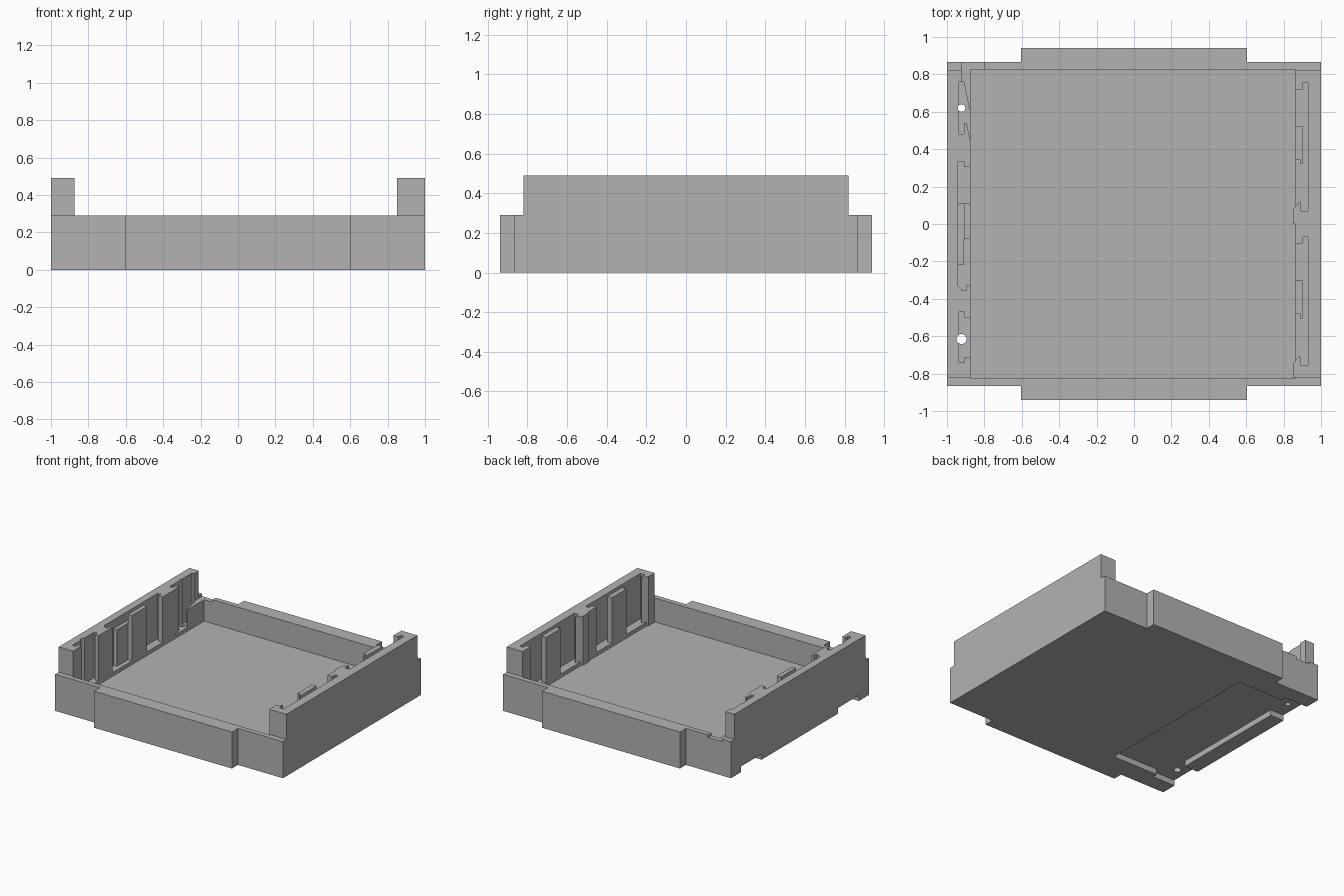
import bpy
import bmesh
import math

cube = bpy.data.objects.get("Cube")
if cube:
    bpy.data.objects.remove(cube, do_unlink=True)

grey = bpy.data.materials.new("plain grey")
grey.use_nodes = True
colour = (0.45, 0.45, 0.45, 1)
grey.diffuse_color = colour
grey.node_tree.nodes["Principled BSDF"].inputs["Base Color"].default_value = colour


def prism(name, outline, z0, z1):
    """Extrude a plan outline between two heights."""
    bm = bmesh.new()
    face = bm.faces.new([bm.verts.new((x, y, z0)) for x, y in outline])
    new = bmesh.ops.extrude_face_region(bm, geom=[face])["geom"]
    bmesh.ops.translate(bm, vec=(0, 0, z1 - z0),
                        verts=[v for v in new if isinstance(v, bmesh.types.BMVert)])
    bmesh.ops.recalc_face_normals(bm, faces=bm.faces)
    mesh = bpy.data.meshes.new(name)
    bm.to_mesh(mesh)
    bm.free()
    mesh.materials.append(grey)
    obj = bpy.data.objects.new(name, mesh)
    bpy.context.collection.objects.link(obj)
    return obj


def rect(x0, x1, y0, y1):
    return [(x0, y0), (x1, y0), (x1, y1), (x0, y1)]


def disc(x, y, r, n=24):
    return [(x + r * math.cos(i * math.tau / n), y + r * math.sin(i * math.tau / n))
            for i in range(n)]


TOP, RIM, FLOOR, POCKET, OVER = 0.49, 0.29, 0.10, 0.13, 0.7

# Body outline with a wide tab front and back
half = [(-1, -0.865), (-0.605, -0.865), (-0.605, -0.94),
        (0.605, -0.94), (0.605, -0.865), (1, -0.865)]
body = prism("tray_body", half + [(-x, -y) for x, y in half], 0, TOP)


def cut(outline, z0, z1):
    cutter = prism("cutter", outline, z0, z1)
    cutter.hide_render = True
    mod = body.modifiers.new("cut", "BOOLEAN")
    mod.operation = "DIFFERENCE"
    mod.solver = "EXACT"
    mod.object = cutter
    bpy.context.view_layer.objects.active = body
    bpy.ops.object.modifier_apply(modifier=mod.name)
    bpy.data.objects.remove(cutter, do_unlink=True)


# Low front and back rims, raised side walls, and the open cavity
cut(rect(-0.875, 0.86, -1.2, 1.2), RIM, OVER)
for s in (-1, 1):
    cut(rect(-1.2, 1.2, *sorted((0.82 * s, 1.2 * s))), RIM, OVER)
cut(rect(-0.875, 0.86, -0.825, 0.825), FLOOR, OVER)

# Right-hand (-x) wall: hooked pockets open to the cavity
cut([(-0.935, -0.74), (-0.905, -0.74), (-0.905, -0.71), (-0.8, -0.71),
     (-0.8, -0.50), (-0.905, -0.50), (-0.905, -0.47), (-0.935, -0.47)], POCKET, OVER)
cut([(-0.94, -0.33), (-0.92, -0.355), (-0.895, -0.355), (-0.895, -0.325), (-0.8, -0.325),
     (-0.8, 0.305), (-0.91, 0.305), (-0.91, 0.335), (-0.94, 0.335)], POCKET, OVER)
cut([(-0.935, 0.48), (-0.908, 0.48), (-0.908, 0.54), (-0.895, 0.54), (-0.87, 0.42),
     (-0.8, 0.42), (-0.8, 0.61), (-0.88, 0.61), (-0.91, 0.76), (-0.935, 0.76)], POCKET, OVER)
cut(rect(-0.92, -0.8, 0.61, 0.9), 0.27, OVER)

# Left-hand (+x) wall: two long hooked pockets
for y0, y1 in ((0.07, 0.755), (-0.755, -0.07)):
    cut([(0.93, y0), (0.93, y1), (0.90, y1), (0.90, y1 - 0.035), (0.8, y1 - 0.035),
         (0.8, y0 + 0.02), (0.86, y0 + 0.02), (0.885, y0 + 0.05), (0.89, y0 + 0.05),
         (0.89, y0)], POCKET, OVER)

# Shallow recess under the floor with two exits through the side
cut([(-0.4, -0.7), (-0.4, 0.7), (-0.8, 0.7), (-0.8, 0.74), (-1.2, 0.74), (-1.2, 0.48),
     (-0.88, 0.48), (-0.88, -0.48), (-1.2, -0.48), (-1.2, -0.74), (-0.8, -0.74),
     (-0.8, -0.7)], -0.2, 0.045)

# Round holes through the pocket floors
cut(disc(-0.922, -0.615, 0.027), -0.2, OVER)
cut(disc(-0.922, 0.62, 0.02), -0.2, OVER)

# Upright panels standing inside the pockets
prism("right_panel", rect(-0.91, -0.875, -0.08, 0.11), FLOOR, TOP)
prism("right_ledge", rect(-0.94, -0.91, -0.22, 0.11), POCKET, 0.42)
for i, y1 in enumerate((0.525, -0.30)):
    y0 = y1 - 0.18
    prism(f"left_panel_{i + 1}", [(0.86, y1), (0.90, y1), (0.90, y0 - 0.025), (0.888, y0 - 0.025),
                                  (0.888, y0), (0.86, y0)], FLOOR, TOP)

# Tapered guide bosses on the left wall
prism("middle_boss", [(0.86, 0.0), (0.85, 0.0), (0.85, 0.08), (0.885, 0.12),
                      (0.89, 0.12), (0.89, 0.07), (0.87, 0.05)], FLOOR, TOP)
prism("front_boss", [(0.87, -0.82), (0.85, -0.82), (0.85, -0.745), (0.885, -0.705),
                     (0.89, -0.705), (0.89, -0.75)], FLOOR, TOP)
